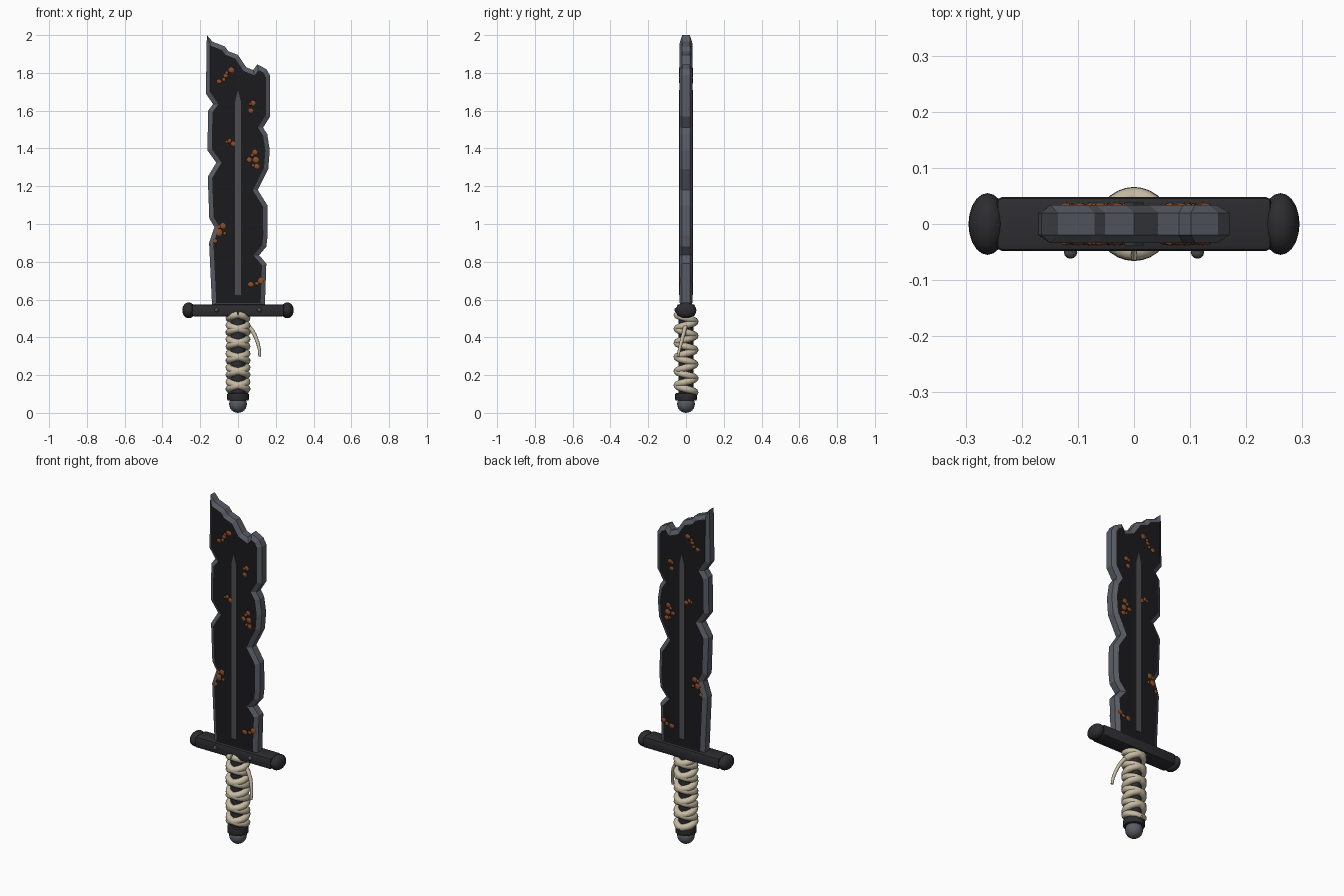
import bpy, bmesh, random
from math import pi, cos, sin
from mathutils import Vector

if "Cube" in bpy.data.objects:
    bpy.data.objects.remove(bpy.data.objects["Cube"])

random.seed(4)


def mat(name, r, g, b):
    m = bpy.data.materials.new(name)
    m.diffuse_color = (r, g, b, 1)
    m.use_nodes = True
    m.node_tree.nodes["Principled BSDF"].inputs["Base Color"].default_value = m.diffuse_color
    return m


BLACK = mat("black_steel", 0.011, 0.011, 0.013)
EDGE = mat("worn_edge", 0.10, 0.108, 0.13)
FULLER = mat("fuller_grey", 0.075, 0.075, 0.082)
IRON = mat("dark_iron", 0.026, 0.026, 0.03)
CORD = mat("cord", 0.56, 0.49, 0.36)
RUST = mat("rust", 0.27, 0.075, 0.02)


def finish(bm, name, mats, smooth=False):
    bmesh.ops.recalc_face_normals(bm, faces=bm.faces)
    me = bpy.data.meshes.new(name)
    bm.to_mesh(me)
    bm.free()
    for m in mats:
        me.materials.append(m)
    ob = bpy.data.objects.new(name, me)
    bpy.context.collection.objects.link(ob)
    if smooth:
        bpy.context.view_layer.objects.active = ob
        ob.select_set(True)
        bpy.ops.object.shade_smooth_by_angle(angle=0.7)
        ob.select_set(False)
    return ob


def ball(name, loc, scale, m, seg=20, rings=12):
    bm = bmesh.new()
    bmesh.ops.create_uvsphere(bm, u_segments=seg, v_segments=rings, radius=1)
    bmesh.ops.scale(bm, vec=scale, verts=bm.verts)
    bmesh.ops.translate(bm, vec=loc, verts=bm.verts)
    return finish(bm, name, [m], True)


def rod(name, r, z0, z1, m, bevel=0.0):
    bm = bmesh.new()
    bmesh.ops.create_cone(bm, cap_ends=True, segments=24, radius1=r, radius2=r, depth=z1 - z0)
    bmesh.ops.translate(bm, vec=(0, 0, (z0 + z1) / 2), verts=bm.verts)
    if bevel:
        rim = [e for e in bm.edges if abs(e.verts[0].co.z - e.verts[1].co.z) < 1e-5]
        bmesh.ops.bevel(bm, geom=rim, offset=bevel, segments=2, affect='EDGES', profile=0.5)
    return finish(bm, name, [m], True)


def tube(name, pts, r, m, radii=None):
    cu = bpy.data.curves.new(name, 'CURVE')
    cu.dimensions = '3D'
    cu.bevel_depth = r
    cu.bevel_resolution = 3
    cu.use_fill_caps = True
    sp = cu.splines.new('POLY')
    sp.points.add(len(pts) - 1)
    for i, p in enumerate(pts):
        sp.points[i].co = (*p, 1)
        sp.points[i].radius = radii[i] if radii else 1
    sp.use_smooth = True
    cu.materials.append(m)
    ob = bpy.data.objects.new(name, cu)
    bpy.context.collection.objects.link(ob)
    return ob


# Chipped blade: outline with a bevelled rim on both faces (counter-clockwise in x, z)
outline = [Vector(p) for p in [
    (-.137, .56), (.142, .56), (.150, .79), (.112, .835), (.150, .88), (.157, .94),
    (.155, 1.10), (.105, 1.18), (.160, 1.29), (.168, 1.39), (.155, 1.475), (.133, 1.51),
    (.170, 1.57), (.170, 1.785), (.150, 1.82), (.102, 1.845), (.080, 1.815), (.043, 1.83),
    (.000, 1.895), (-.052, 1.915), (-.070, 1.94), (-.135, 1.965), (-.165, 2.0),
    (-.170, 1.69), (-.132, 1.635), (-.158, 1.60), (-.162, 1.39), (-.115, 1.325),
    (-.160, 1.25), (-.152, 1.03), (-.125, .985), (-.153, .90)]]
n = len(outline)
inner = []
for i, p in enumerate(outline):
    d0 = (p - outline[i - 1]).normalized()
    d1 = (outline[(i + 1) % n] - p).normalized()
    n0, n1 = Vector((-d0.y, d0.x)), Vector((-d1.y, d1.x))
    mid = (n0 + n1).normalized()
    inner.append(p + mid * 0.023 / max(mid.dot(n0), 0.5))
bm = bmesh.new()
rows = [[bm.verts.new((p.x, y, p.y)) for p in ring]
        for ring, y in ((inner, -.034), (outline, -.02), (outline, .02), (inner, .034))]
for a, b in zip(rows, rows[1:]):
    for i in range(n):
        j = (i + 1) % n
        bm.faces.new((a[i], a[j], b[j], b[i])).material_index = 1
for row in (rows[0], rows[-1]):
    bm.faces.new(row)
finish(bm, "blade", [BLACK, EDGE])

# Raised central strip, pointed at the top, passing through both faces
bm = bmesh.new()
strip = [(-.017, .625), (.017, .625), (.017, 1.64), (0, 1.71), (-.017, 1.64)]
f = bm.faces.new([bm.verts.new((x, -.038, z)) for x, z in strip])
ext = bmesh.ops.extrude_face_region(bm, geom=[f])
bmesh.ops.translate(bm, vec=(0, .076, 0), verts=[v for v in ext['geom'] if isinstance(v, bmesh.types.BMVert)])
finish(bm, "blade_strip", [FULLER])

# Rust spots, mirrored on both faces
spots = [(-.035, 1.815, .016), (-.065, 1.785, .012), (-.10, 1.755, .013), (-.06, 1.80, .009), (-.075, 1.765, .01),
         (.08, 1.64, .014), (.068, 1.60, .014), (.065, 1.635, .009),
         (-.045, 1.44, .011), (-.025, 1.425, .013), (-.06, 1.435, .008),
         (.09, 1.38, .014), (.06, 1.34, .013), (.095, 1.34, .016), (.10, 1.305, .014), (.08, 1.31, .009),
         (.075, 1.365, .009),
         (-.08, .99, .016), (-.10, .955, .017), (-.12, .91, .011), (-.07, .95, .009), (-.10, .985, .01),
         (.068, .68, .015), (.122, .70, .016), (.10, .685, .011)]
bm = bmesh.new()
for x, z, r in spots:
    for s in (-1, 1):
        vs = bmesh.ops.create_icosphere(bm, subdivisions=2, radius=r)['verts']
        bmesh.ops.scale(bm, vec=(1, .004 / r, random.uniform(.85, 1.1)), verts=vs)
        bmesh.ops.translate(bm, vec=(x, s * .034, z), verts=vs)
finish(bm, "rust_spots", [RUST], True)

# Crossguard bar with end knobs and front rivets
bm = bmesh.new()
bmesh.ops.create_cube(bm, size=1)
bmesh.ops.scale(bm, vec=(.49, .096, .064), verts=bm.verts)
bmesh.ops.translate(bm, vec=(0, 0, .543), verts=bm.verts)
bmesh.ops.bevel(bm, geom=bm.edges[:], offset=.01, segments=2, affect='EDGES', profile=0.5)
finish(bm, "crossguard", [IRON], True)
for side, s in (("left", -1), ("right", 1)):
    ball("guard_knob_" + side, (s * .261, 0, .543), (.034, .055, .042), IRON)
    ball("guard_rivet_" + side, (s * .113, -.05, .545), (.012, .012, .012), FULLER, 12, 8)

# Grip core, pommel ring and pommel ball
rod("grip_core", .04, .08, .53, IRON)
rod("pommel_ring", .057, .065, .105, IRON, .006)
ball("pommel", (0, 0, .047), (.047, .047, .047), EDGE)

# Two opposite-handed cord windings crossing at front and back
turns, pitch, per = 5.5, .075, 28
for name, hand in (("cord_wrap_a", 1), ("cord_wrap_b", -1)):
    pts = []
    for i in range(int(turns * per) + 1):
        a = 2 * pi * i / per
        pts.append((hand * .047 * sin(a), .047 * cos(a), .108 + pitch * i / per))
    tube(name, pts, .019, CORD)

# Loose cord end
tube("loose_cord", [(.05, 0, .465), (.072, -.008, .44), (.09, -.015, .41), (.105, -.026, .37),
                    (.113, -.035, .335), (.115, -.042, .30)],
     .011, CORD, [1, 1, .95, .85, .75, .65])
